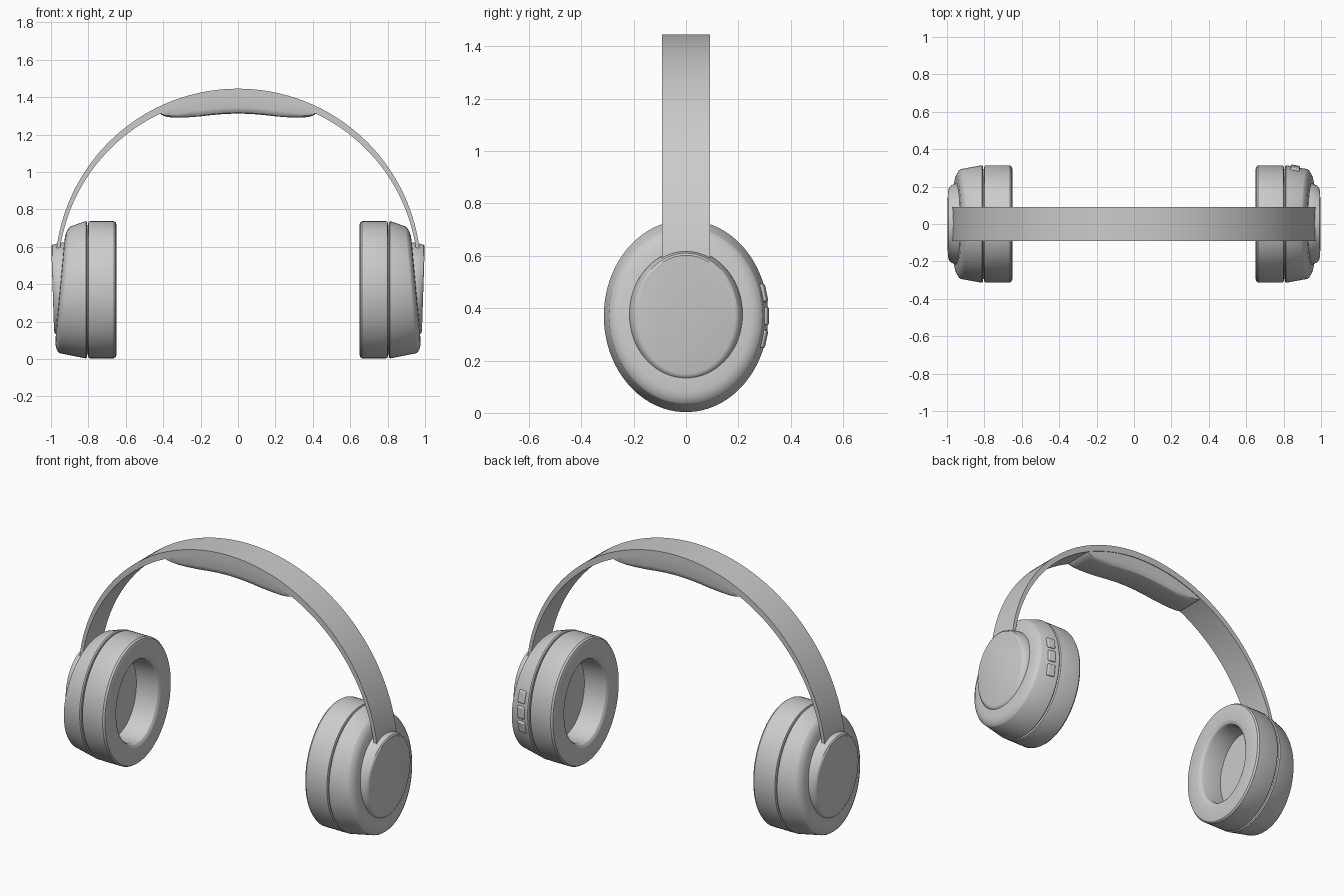
import bpy, bmesh
from math import sin, cos, pi, sqrt, asin, radians

if "Cube" in bpy.data.objects:
    bpy.data.objects.remove(bpy.data.objects["Cube"])

CZ = 0.37        # height of the ear cup centre
SEG = 96


def loft(name, rings):
    """Skin a list of closed point rings and cap both ends."""
    bm = bmesh.new()
    rows = [[bm.verts.new(p) for p in ring] for ring in rings]
    n = len(rows[0])
    for a, b in zip(rows, rows[1:]):
        for i in range(n):
            j = (i + 1) % n
            bm.faces.new((a[i], a[j], b[j], b[i]))
    bm.faces.new(rows[0])
    bm.faces.new(rows[-1])
    bmesh.ops.recalc_face_normals(bm, faces=bm.faces)
    mesh = bpy.data.meshes.new(name)
    bm.to_mesh(mesh)
    bm.free()
    ob = bpy.data.objects.new(name, mesh)
    bpy.context.collection.objects.link(ob)
    smooth(ob)
    return ob


def smooth(ob):
    bpy.ops.object.select_all(action='DESELECT')
    ob.select_set(True)
    bpy.context.view_layer.objects.active = ob
    bpy.ops.object.shade_smooth_by_angle(angle=radians(28))


def oval(side, x, ry, rz, tilt=0.0, cz=CZ):
    """Ellipse around the x axis; tilt leans its plane with height."""
    pts = []
    for i in range(SEG):
        a = 2 * pi * i / SEG
        z = rz * sin(a)
        pts.append((side * (x + tilt * z), ry * cos(a), cz + z))
    return pts


# Ear cup profiles: x, y radius, z radius, tilt
CUSHION = [(0.795, 0.188, 0.240), (0.672, 0.188, 0.240), (0.660, 0.194, 0.246),
           (0.652, 0.206, 0.258), (0.650, 0.215, 0.267), (0.650, 0.295, 0.348),
           (0.654, 0.307, 0.360), (0.664, 0.314, 0.367), (0.790, 0.314, 0.367),
           (0.798, 0.311, 0.364), (0.801, 0.304, 0.357), (0.801, 0.280, 0.330)]
SHELL = [(0.796, 0.294, 0.347), (0.808, 0.294, 0.347), (0.808, 0.309, 0.362),
         (0.814, 0.314, 0.367), (0.924, 0.294, 0.339, -0.088),
         (0.933, 0.288, 0.332, -0.09), (0.945, 0.268, 0.310, -0.09),
         (0.950, 0.250, 0.290, -0.09), (0.953, 0.200, 0.230, -0.09)]
CAP = [(0.935, 0.217, 0.248, -0.08), (0.955, 0.216, 0.246, -0.06),
       (0.975, 0.207, 0.240, -0.01), (0.987, 0.197, 0.234, 0.025),
       (0.991, 0.188, 0.226, 0.033)]

for side, label in ((1, "right"), (-1, "left")):
    loft(label + "_ear_cushion", [oval(side, *r) for r in CUSHION])
    loft(label + "_ear_shell", [oval(side, *r) for r in SHELL])
    loft(label + "_outer_cap", [oval(side, *r, cz=0.376) for r in CAP])

# Headband: circular arc, thicker at the crown
R, BZ, HW = 0.978, 0.467, 0.092
END = asin(0.972 / R) + 0.02


def thickness(a):
    return 0.018 + 0.022 * max(0.0, cos(a)) ** 1.5


band = []
for i in range(81):
    a = -END + 2 * END * i / 80
    ring = []
    for r, y in ((R, -HW), (R, HW), (R - thickness(a), HW), (R - thickness(a), -HW)):
        ring.append((r * sin(a), y, BZ + r * cos(a)))
    band.append(ring)
loft("headband", band)

# Head pad under the crown, wavy underside with rounded long edges
WAVE = [(0.0, 1.312), (0.07, 1.310), (0.14, 1.304), (0.21, 1.296), (0.28, 1.291),
        (0.34, 1.290), (0.38, 1.294), (0.405, 1.303), (0.415, 1.312)]
half = WAVE[1:]
pad = []
for x, low in [(-x, z) for x, z in reversed(half)] + WAVE:
    a = asin(x / (R - 0.035))
    r = R - thickness(a) + 0.006
    top = BZ + sqrt(r * r - x * x)
    h = top - low
    side_pts = [(0.088, top), (0.088, low + 0.35 * h), (0.084, low + 0.17 * h),
                (0.075, low + 0.05 * h), (0.062, low)]
    pad.append([(x, y, z) for y, z in side_pts] +
               [(x, -y, z) for y, z in reversed(side_pts)])
loft("head_pad", pad)

# Three control buttons on the rear of the right shell
for k, dz in enumerate((-0.088, 0.0, 0.088)):
    slope = sqrt(1 - (dz / 0.358) ** 2)
    bpy.ops.mesh.primitive_cube_add(size=1, location=(0.862, 0.3045 * slope, CZ + dz))
    b = bpy.context.object
    b.name = "control_button_%d" % (k + 1)
    b.scale = (0.05, 0.02, 0.07)
    b.rotation_euler = (asin(dz / 0.358 * 0.85), 0, radians(-10))
    bpy.ops.object.transform_apply(location=False, rotation=False, scale=True)
    bev = b.modifiers.new("rounding", 'BEVEL')
    bev.width = 0.008
    bev.segments = 3
    smooth(b)
